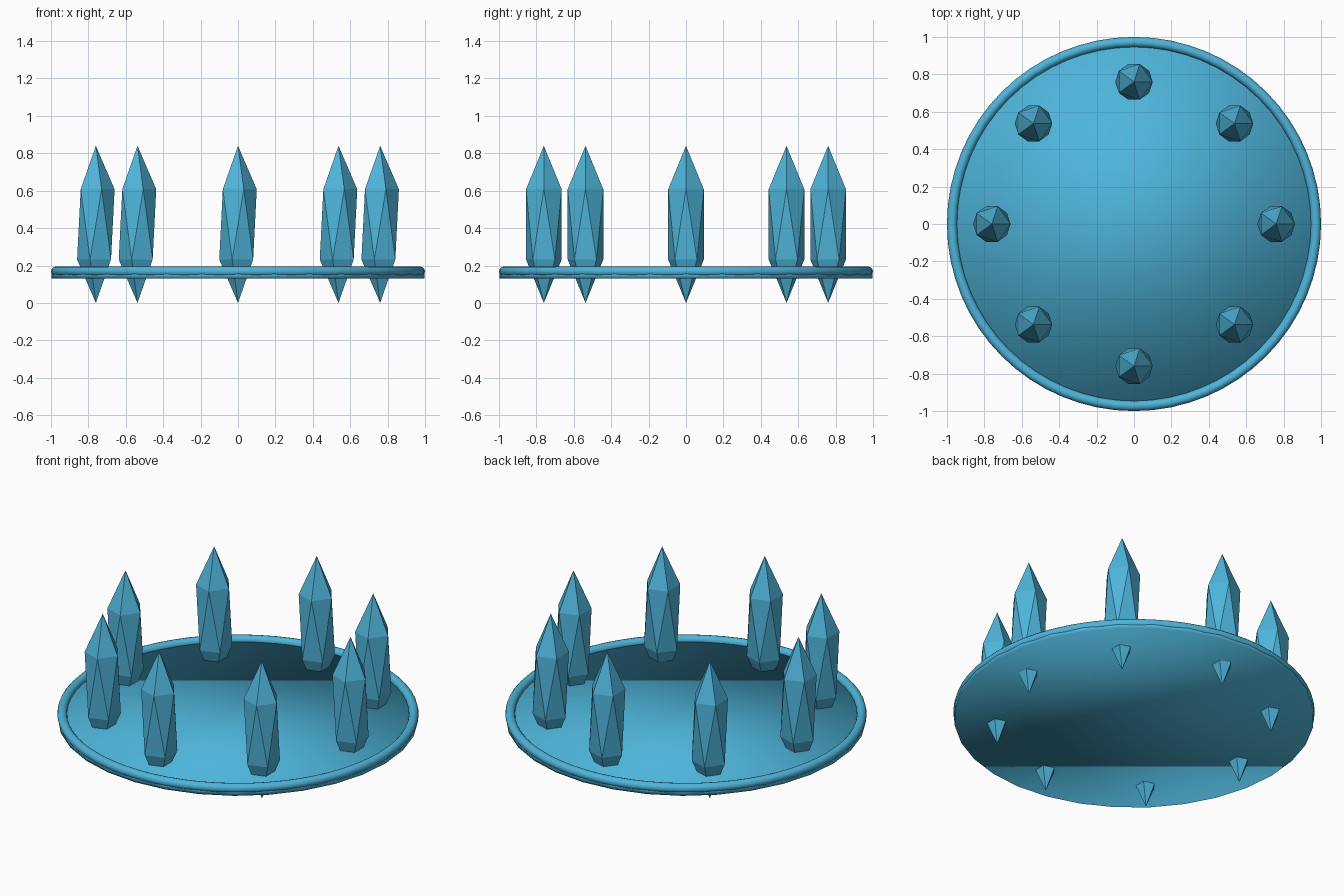
import bpy
import math

cube = bpy.data.objects.get("Cube")
if cube:
    bpy.data.objects.remove(cube, do_unlink=True)

# Single sky blue material
blue = bpy.data.materials.new("sky_blue")
blue.use_nodes = True
color = (0.075, 0.46, 0.70, 1.0)
blue.diffuse_color = color
blue.node_tree.nodes["Principled BSDF"].inputs["Base Color"].default_value = color


def finish(name, smooth):
    """Name the active object, colour it and set its shading."""
    obj = bpy.context.active_object
    obj.name = name
    obj.data.materials.append(blue)
    if smooth:
        bpy.ops.object.shade_smooth()
    else:
        bpy.ops.object.shade_flat()
    return obj


# Thin round base, softly shaded over its edges
BOTTOM, TOP = 0.13, 0.165
bpy.ops.mesh.primitive_cylinder_add(
    vertices=32, radius=0.996, depth=TOP - BOTTOM, end_fill_type='NGON',
    location=(0, 0, (BOTTOM + TOP) / 2))
finish("base_disc", True)

# Raised rim around the base
bpy.ops.mesh.primitive_torus_add(
    major_segments=64, minor_segments=12, major_radius=0.973,
    minor_radius=0.027, location=(0, 0, 0.168))
finish("rim", True)

# Eight stretched faceted crystals that pierce the base
COUNT, RING, HALF = 8, 0.76, 0.42
for i in range(COUNT):
    angle = math.tau * i / COUNT
    bpy.ops.mesh.primitive_ico_sphere_add(
        subdivisions=1, radius=1,
        location=(RING * math.cos(angle), RING * math.sin(angle), HALF))
    crystal = finish(f"crystal_{i + 1}", False)
    crystal.scale = (0.112, 0.112, HALF)
